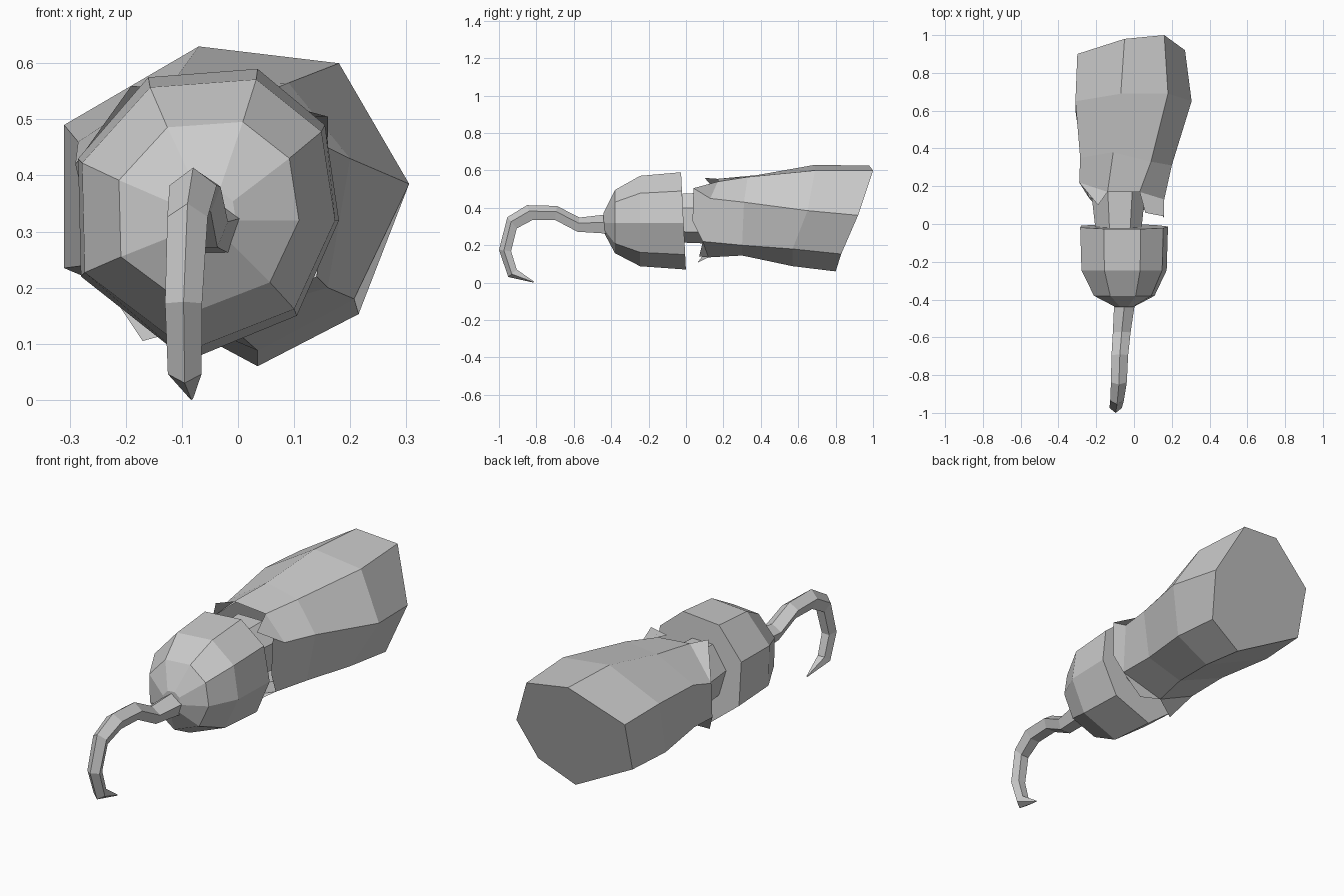
import bpy, bmesh
from mathutils import Vector


def loft(name, rings, cap_start=True, cap_end=True, flaps=()):
    bm = bmesh.new()
    vs = [[bm.verts.new(p) for p in r] for r in rings]
    n = len(rings[0])
    for a, b in zip(vs, vs[1:]):
        for i in range(n):
            j = (i + 1) % n
            bm.faces.new((a[i], a[j], b[j], b[i]))
    if cap_start:
        bm.faces.new(vs[0])
    if cap_end:
        bm.faces.new(vs[-1])
    for i, pts in flaps:
        tips = [bm.verts.new(p) for p in pts]
        bm.faces.new([vs[0][i], vs[0][(i + 1) % n]] + tips)
    bmesh.ops.recalc_face_normals(bm, faces=bm.faces)
    me = bpy.data.meshes.new(name)
    bm.to_mesh(me)
    bm.free()
    ob = bpy.data.objects.new(name, me)
    bpy.context.collection.objects.link(ob)
    return ob


# Sleeve: seven-sided, slanted closed end, torn open cuff
sleeve = [
    [(-.14, .17, .555), (.03, .17, .54), (.16, .13, .45), (.14, .09, .22),
     (-.06, .12, .135), (-.24, .14, .21), (-.29, .22, .42)],
    [(-.11, .38, .575), (.09, .33, .565), (.20, .31, .43), (.16, .30, .20),
     (-.03, .30, .145), (-.27, .32, .24), (-.285, .35, .46)],
    [(-.07, .69, .63), (.18, .69, .60), (.305, .65, .385), (.207, .57, .18),
     (.035, .57, .088), (-.31, .60, .235), (-.31, .65, .49)],
    [(-.05, .98, .625), (.16, 1.0, .60), (.27, .92, .36), (.215, .83, .153),
     (.035, .80, .06), (-.30, .84, .24), (-.30, .90, .48)],
]
# Torn strips hanging from the cuff, by cuff side
flaps = [(1, [(.16, .04, .505), (.06, .06, .50)]),
         (2, [(.155, .035, .33), (.16, .04, .505)]),
         (3, [(.02, .07, .14)]),
         (4, [(-.17, .06, .105)]),
         (6, [(-.19, .10, .56)])]
loft("sleeve", sleeve, cap_start=False, flaps=flaps)

# Cup: eight-sided bell narrowing towards the hook, back face tilted a little
outline = [(.035, .59), (.155, .49), (.18, .32), (.105, .15),
           (-.09, .07), (-.28, .22), (-.285, .43), (-.16, .575)]
stations = [(-.013, 1, 1, .05), (-.245, .97, .93, 0),
            (-.38, .69, .65, 0), (-.44, .2, .2, 0)]
cup = [[(-.05 + (x + .05) * sx, y - (z - .32) * tilt, .32 + (z - .32) * sz)
        for x, z in outline] for y, sx, sz, tilt in stations]
loft("cup", cup)

# Wrist peg joining cup and sleeve, flaring slightly
peg_outline = [(-.13, .48), (-.02, .48), (.04, .40), (.035, .27),
               (-.05, .21), (-.17, .24), (-.205, .37)]
loft("wrist_peg", [[(-.08 + (x + .08) * s, y, .35 + (z - .35) * s2)
                    for x, z in peg_outline]
                   for y, s, s2 in ((-.02, 1, .97), (.20, 1.2, 1.03))])

# Hook: five-sided bar; x, half width, outer (y, z), inner (y, z)
path = [(-.05, .055, (-.42, .365), (-.42, .262)),
        (-.065, .047, (-.57, .348), (-.58, .272)),
        (-.075, .044, (-.69, .41), (-.70, .335)),
        (-.08, .042, (-.85, .414), (-.82, .335)),
        (-.09, .036, (-.955, .35), (-.905, .29)),
        (-.097, .033, (-1.0, .175), (-.935, .168)),
        (-.095, .03, (-.95, .03), (-.905, .07)),
        (-.083, .003, (-.815, .0), (-.813, .006))]
hook = []
for x, w, o, i in path:
    o, i = Vector((x, *o)), Vector((x, *i))
    m = o.lerp(i, .4)
    s = Vector((w, 0, 0))
    hook.append([o, m + s, i + s * .6, i - s * .6, m - s])
loft("hook", hook)
